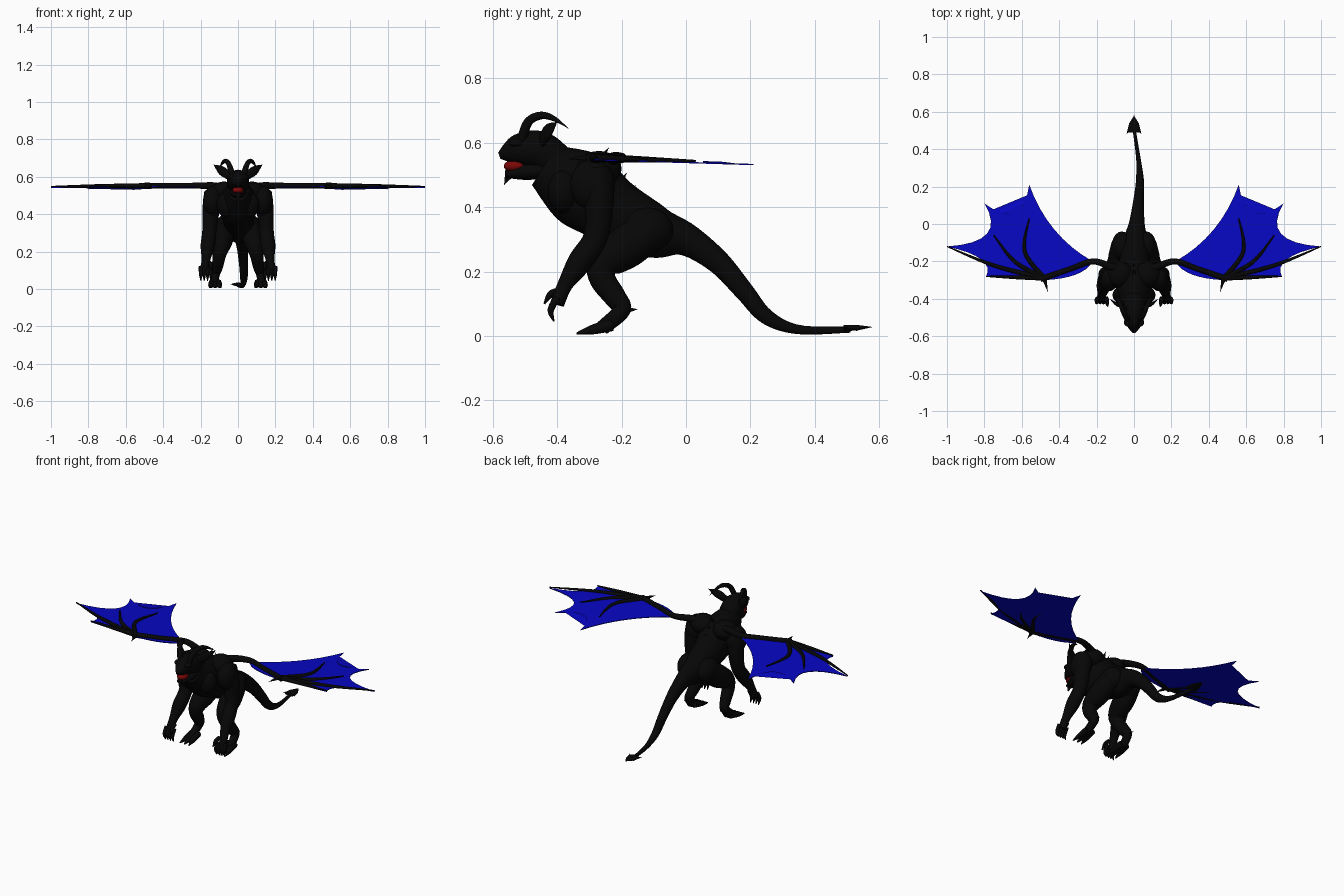
import bpy, bmesh, math
from mathutils import Matrix, Vector

default_cube = bpy.data.objects.get("Cube")
if default_cube:
    bpy.data.objects.remove(default_cube, do_unlink=True)


def make_material(name, red, green, blue):
    material = bpy.data.materials.new(name)
    material.use_nodes = True
    material.diffuse_color = (red, green, blue, 1)
    shader = material.node_tree.nodes["Principled BSDF"]
    shader.inputs["Base Color"].default_value = material.diffuse_color
    return material


black_hide = make_material("black hide", .002, .002, .002)
blue_skin = make_material("blue wing skin", .002, .002, .55)
red_flesh = make_material("red mouth", .2, .002, .002)


def finish(name, mesh_builder, material=black_hide, mirror=True, smooth=True):
    """Turn a bmesh into a named object, mirrored across the middle if paired."""
    bmesh.ops.recalc_face_normals(mesh_builder, faces=mesh_builder.faces)
    for face in mesh_builder.faces:
        face.smooth = smooth and len(face.verts) < 5
    mesh = bpy.data.meshes.new(name)
    mesh_builder.to_mesh(mesh)
    mesh_builder.free()
    mesh.materials.append(material)
    part = bpy.data.objects.new(name, mesh)
    bpy.context.collection.objects.link(part)
    if mirror:
        part.modifiers.new("mirror", "MIRROR").use_mirror_merge = False
    return part


def curve_at(values, t):
    """Smooth curve through evenly spaced values, which are numbers or vectors."""
    last = len(values) - 1
    i = min(int(t * last), last - 1)
    u = t * last - i
    a, b, c, d = (values[min(max(k, 0), last)] for k in range(i - 1, i + 3))
    return b + (c - a + (a * 2 - b * 5 + c * 4 - d + ((b - c) * 3 + d - a) * u) * u) * (u / 2)


def loft(name, path, radii, flat=1, mirror=True, sides=12):
    """Tapering tube along a path; flat scales its depth against its width."""
    path = [Vector(point) for point in path]
    chord = (path[-1] - path[0]).normalized()
    reference = Vector((0, 0, 1)) if abs(chord.x) > .7 else Vector((1, 0, 0))
    steps = 5 * len(path)
    centres = [curve_at(path, i / steps) for i in range(steps + 1)]
    builder = bmesh.new()
    rings = []
    for i, centre in enumerate(centres):
        tangent = (centres[min(i + 1, steps)] - centres[max(i - 1, 0)]).normalized()
        across = (reference - tangent * reference.dot(tangent)).normalized()
        depth = tangent.cross(across) * flat
        radius = max(curve_at(radii, i / steps), .001)
        angles = [math.tau * k / sides for k in range(sides)]
        rings.append([builder.verts.new(centre + (across * math.cos(a) + depth * math.sin(a)) * radius)
                      for a in angles])
    for low, high in zip(rings, rings[1:]):
        for k in range(sides):
            builder.faces.new((low[k - 1], low[k], high[k], high[k - 1]))
    builder.faces.new(rings[0])
    builder.faces.new(rings[-1])
    return finish(name, builder, mirror=mirror)


def side_path(profile, start=0, end=None):
    """Lift a side profile of y, z into space, drifting in x from start to end."""
    end = start if end is None else end
    share = 1 / (len(profile) - 1)
    return [Vector((start + (end - start) * i * share, y, z)) for i, (y, z) in enumerate(profile)]


def blob(name, centre, size, mirror=True, material=black_hide):
    builder = bmesh.new()
    placement = Matrix.Translation(centre) @ Matrix.Diagonal((*size, 1))
    bmesh.ops.create_uvsphere(builder, u_segments=20, v_segments=12, radius=1, matrix=placement)
    finish(name, builder, material, mirror)


# Torso running into a tail that sways to one side
spine = side_path([(-.44, .53), (-.33, .46), (-.22, .385), (-.1, .325), (0, .3), (.1, .23),
                   (.18, .14), (.25, .06), (.35, .02), (.51, .02)])
for i, point in enumerate(spine):
    t = i / (len(spine) - 1)
    point.x = .3 * t ** 3 * (1 - t)
loft("torso_and_tail", spine, (.06, .1, .085, .07, .043, .031, .025, .02, .012, .008),
     flat=1.2, mirror=False, sides=24)

# Spade on the tail tip, a flattened cone with two swept barbs
loft("tail_spade", side_path([(.49, .025), (.53, .026), (.58, .028)]), (.03, .028, 0),
     flat=.3, mirror=False)
loft("tail_barb", [(.01, .53, .025), (.04, .48, .026)], (.018, 0), flat=.5)

# Muscle masses
blob("shoulder", (.135, -.29, .47), (.052, .07, .08))
blob("shoulder_blade", (.075, -.27, .52), (.07, .07, .055))
blob("chest_muscle", (.055, -.38, .45), (.06, .05, .07))
blob("hip_muscle", (.065, -.12, .33), (.055, .08, .07))

# Head
loft("skull_and_muzzle", side_path([(-.39, .53), (-.45, .575), (-.51, .58), (-.55, .57), (-.58, .56)]),
     (.055, .06, .052, .034, .01), mirror=False, sides=16)
loft("lower_jaw", side_path([(-.42, .52), (-.5, .51), (-.56, .502)]), (.05, .042, .018),
     flat=.6, mirror=False)
blob("mouth", (0, -.53, .528), (.03, .036, .02), False, red_flesh)
blob("brow", (.03, -.525, .6), (.024, .025, .015))
loft("beard", side_path([(-.545, .51), (-.565, .47)]), (.018, 0), mirror=False)
loft("ear", [(.04, -.45, .6), (.09, -.43, .635), (.13, -.4, .665)], (.02, .024, 0), flat=.4)
loft("horn", side_path([(-.51, .61), (-.49, .665), (-.45, .685), (-.41, .675), (-.365, .645)], .03, .1),
     (.016, .014, .012, .008, 0))

# Spines down the sloping back
for i in range(5):
    y = -.25 + .028 * i
    z = .21 - 1.4 * y
    loft("back_spine", side_path([(y - .03, z - .03), (y + .01, z + .025)]), (.018, 0), mirror=False)

# Arms with four fingers and a thumb
loft("arm", side_path([(-.28, .52), (-.27, .43), (-.28, .31), (-.33, .23), (-.375, .16), (-.4, .1)], .135, .18),
     (.045, .046, .038, .038, .024, .022), sides=16)
for i in range(4):
    loft("finger", side_path([(-.4, .12), (-.42, .08), (-.41, .045)], .145 + .018 * i),
         (.011, .01, .002), sides=8)
loft("thumb", side_path([(-.39, .14), (-.42, .13), (-.44, .1)], .15, .14), (.011, .011, .003), sides=8)

# Legs with three toes and a heel spur
loft("leg", side_path([(-.11, .33), (-.18, .28), (-.25, .23), (-.26, .18), (-.22, .12), (-.2, .08), (-.26, .025)],
                      .07, .13),
     (.052, .058, .048, .036, .03, .024, .02), flat=1.15, sides=16)
loft("heel_spur", side_path([(-.2, .08), (-.15, .083)], .12), (.015, 0))
for spread in (-.03, 0, .03):
    middle = .122 + spread / 2
    loft("toe", side_path([(-.23, .035), (-.29, .02), (-.34, .008)], middle, middle + spread / 2),
         (.02, .015, .003), sides=8)


# Wing skin: straight tips joined by scallops pulled towards the palm
def on_wing(x, y, lift=0):
    return Vector((x, y, .541 - .03 * y + lift))


wing_root, wrist, palm = on_wing(.22, -.2), on_wing(.48, -.3), on_wing(.55, -.15)
tips = [wing_root, wrist, on_wing(.79, -.28), on_wing(1, -.12), on_wing(.8, .11), on_wing(.56, .21)]
pulls = (-.4, 0, .45, .65, .65, .45)
builder = bmesh.new()
rim = []
for tip, following, pull in zip(tips, tips[1:] + tips[:1], pulls):
    control = ((tip + following) / 2).lerp(palm, pull)
    for i in range(8):
        t = i / 8
        rim.append(builder.verts.new(tip.lerp(control, t).lerp(control.lerp(following, t), t)))
bmesh.ops.triangulate(builder, faces=[builder.faces.new(rim)])
skin = finish("wing_skin", builder, blue_skin, smooth=False)
skin.modifiers.new("thickness", "SOLIDIFY").thickness = .004

# Wing bones lying on the skin
loft("wing_arm", [(.05, -.25, .52), (.12, -.23, .55), wing_root + Vector((0, 0, .006)),
                  (.34, -.24, .553), (.5, -.295, .553)],
     (.025, .02, .016, .014, .016))
loft("wing_claw", [(.48, -.29, .555), (.46, -.365, .55)], (.013, 0))
raised_wrist = on_wing(.48, -.29, .004)
for x, y in ((.79, -.28), (1, -.12), (.75, -.06), (.56, .03)):
    tip = on_wing(x, y, .004)
    reach = tip - raised_wrist
    bow = Vector((reach.y, -reach.x, 0)).normalized() * reach.y ** 2 * .65
    loft("wing_finger", [raised_wrist, (raised_wrist + tip) / 2 + bow, tip], (.013, .01, .003), sides=8)
